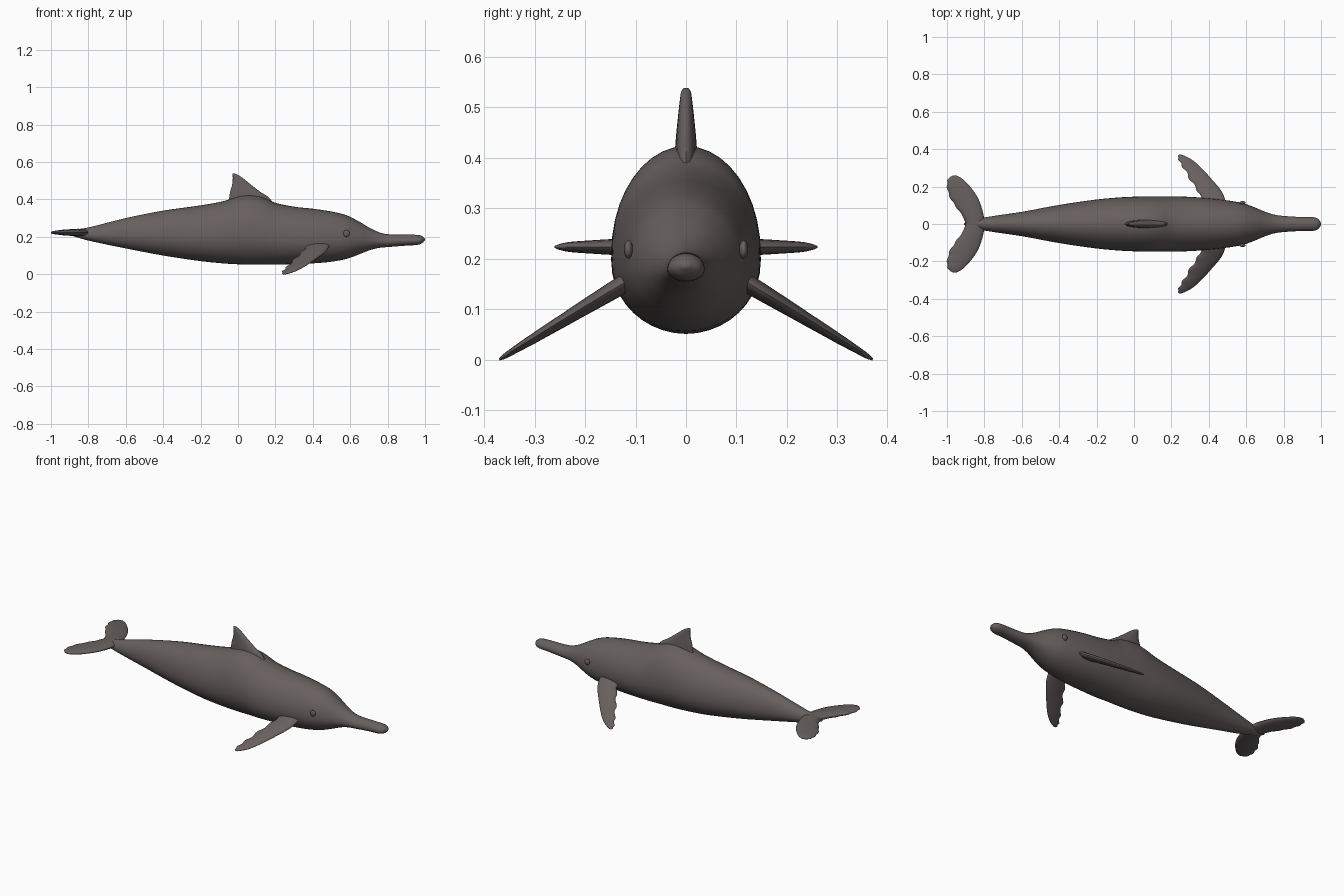
import bpy, bmesh, math
from mathutils import Vector

if "Cube" in bpy.data.objects:
    bpy.data.objects.remove(bpy.data.objects["Cube"])

skin = bpy.data.materials.new("grey_skin")
skin.diffuse_color = (0.135, 0.115, 0.112, 1)
skin.use_nodes = True
skin.node_tree.nodes["Principled BSDF"].inputs["Base Color"].default_value = skin.diffuse_color


def smooth_rows(rows, n):
    """Refine station rows with a cubic curve; the first column is the position."""
    def slope(i, k):
        a, b = rows[max(i - 1, 0)], rows[min(i + 1, len(rows) - 1)]
        return (b[k] - a[k]) / (b[0] - a[0])
    out = []
    for i in range(len(rows) - 1):
        p, q = rows[i], rows[i + 1]
        h = q[0] - p[0]
        for j in range(n):
            t = j / n
            row = [p[0] + h * t]
            for k in range(1, len(p)):
                row.append((2*t**3 - 3*t**2 + 1) * p[k] + (t**3 - 2*t**2 + t) * h * slope(i, k)
                           + (3*t**2 - 2*t**3) * q[k] + (t**3 - t**2) * h * slope(i + 1, k))
            out.append(row)
    return out + [list(rows[-1])]


def finish(obj):
    obj.data.materials.append(skin)
    bpy.ops.object.select_all(action='DESELECT')
    bpy.context.view_layer.objects.active = obj
    obj.select_set(True)
    bpy.ops.object.shade_smooth_by_angle(angle=math.radians(50))


def loft(name, rings):
    """Skin closed rings and cap both ends."""
    bm = bmesh.new()
    loops = [[bm.verts.new(p) for p in r] for r in rings]
    n = len(loops[0])
    for a, b in zip(loops, loops[1:]):
        for i in range(n):
            bm.faces.new((a[i], a[(i + 1) % n], b[(i + 1) % n], b[i]))
    bm.faces.new(loops[0])
    bm.faces.new(loops[-1])
    bmesh.ops.recalc_face_normals(bm, faces=bm.faces)
    me = bpy.data.meshes.new(name)
    bm.to_mesh(me)
    bm.free()
    obj = bpy.data.objects.new(name, me)
    bpy.context.collection.objects.link(obj)
    finish(obj)


# Body stations: x, top z, bottom z, half width
body = [(-0.91, 0.225, 0.215, 0.004), (-0.87, 0.238, 0.2, 0.018), (-0.8, 0.25, 0.18, 0.035),
        (-0.6, 0.3, 0.138, 0.065), (-0.4, 0.34, 0.1, 0.102), (-0.2, 0.368, 0.07, 0.131),
        (-0.08, 0.39, 0.058, 0.142), (0.0, 0.415, 0.053, 0.146), (0.06, 0.423, 0.051, 0.148),
        (0.13, 0.412, 0.051, 0.148), (0.2, 0.382, 0.051, 0.148), (0.3, 0.361, 0.054, 0.145),
        (0.4, 0.35, 0.058, 0.138), (0.5, 0.335, 0.067, 0.126), (0.58, 0.315, 0.082, 0.112),
        (0.65, 0.28, 0.107, 0.087), (0.7, 0.25, 0.127, 0.066), (0.75, 0.226, 0.14, 0.05),
        (0.8, 0.214, 0.145, 0.043), (0.9, 0.212, 0.153, 0.037), (0.96, 0.21, 0.157, 0.036),
        (0.985, 0.204, 0.166, 0.027), (1.0, 0.19, 0.182, 0.006)]
N = 40
rings = []
for x, top, bot, w in smooth_rows(body, 4):
    mid = bot + 0.43 * (top - bot)
    ring = []
    for i in range(N):
        a = 2 * math.pi * i / N
        s = math.sin(a)
        ring.append((x, w * math.cos(a), mid + s * ((top - mid) if s > 0 else (mid - bot))))
    rings.append(ring)
loft("body", rings)


def fin(name, rows, place, scallop=0.0, sides=20):
    """Fin stations: span, leading x, trailing x, half thickness."""
    rings = []
    fine = smooth_rows(rows, 6)
    for j, (s, lead, trail, th) in enumerate(fine):
        f = j / (len(fine) - 1)
        trail += scallop * math.sin(f * 40) * math.sin(math.pi * f)
        c, r = (lead + trail) / 2, (lead - trail) / 2
        rings.append([place(c + r * math.cos(2 * math.pi * i / sides), s,
                            th * math.sin(2 * math.pi * i / sides)) for i in range(sides)])
    loft(name, rings)


# Dorsal fin
fin("dorsal_fin", [(0.36, 0.2, -0.06, 0.023), (0.41, 0.165, -0.047, 0.022),
                   (0.44, 0.12, -0.042, 0.02), (0.48, 0.068, -0.031, 0.016),
                   (0.515, 0.024, -0.028, 0.012), (0.532, -0.002, -0.03, 0.009),
                   (0.538, -0.015, -0.028, 0.004)],
    lambda x, s, t: (x, t, s))

flipper = [(0.09, 0.49, 0.35, 0.017), (0.13, 0.487, 0.362, 0.018), (0.18, 0.465, 0.338, 0.016),
           (0.24, 0.415, 0.3, 0.013), (0.3, 0.36, 0.265, 0.01), (0.34, 0.315, 0.24, 0.007),
           (0.36, 0.28, 0.235, 0.005), (0.37, 0.255, 0.24, 0.002)]
fluke = [(0.0, -0.8, -0.9, 0.02), (0.04, -0.803, -0.915, 0.02), (0.09, -0.815, -0.95, 0.018),
         (0.14, -0.835, -0.982, 0.016), (0.19, -0.868, -0.998, 0.013),
         (0.23, -0.905, -0.998, 0.01), (0.25, -0.93, -0.985, 0.006), (0.26, -0.95, -0.968, 0.002)]

for side, tag in ((1, "left"), (-1, "right")):
    # Pectoral flippers slope down and outward
    fin(tag + "_flipper", flipper,
        lambda x, s, t: (x, side * (s + 0.45 * t),
                         0.145 - 0.585 * (s - 0.13) + 0.89 * t + 0.03 * (x - 0.4)), 0.006)
    # Horizontal tail flukes
    fin(tag + "_fluke", fluke, lambda x, s, t: (x, side * s, 0.223 + t), 0.003)
    # Eyes
    bpy.ops.mesh.primitive_uv_sphere_add(segments=16, ring_count=10, radius=1,
                                         location=(0.58, side * 0.114, 0.218))
    eye = bpy.context.object
    eye.name = tag + "_eye"
    eye.scale = (0.017, 0.009, 0.018)
    finish(eye)
